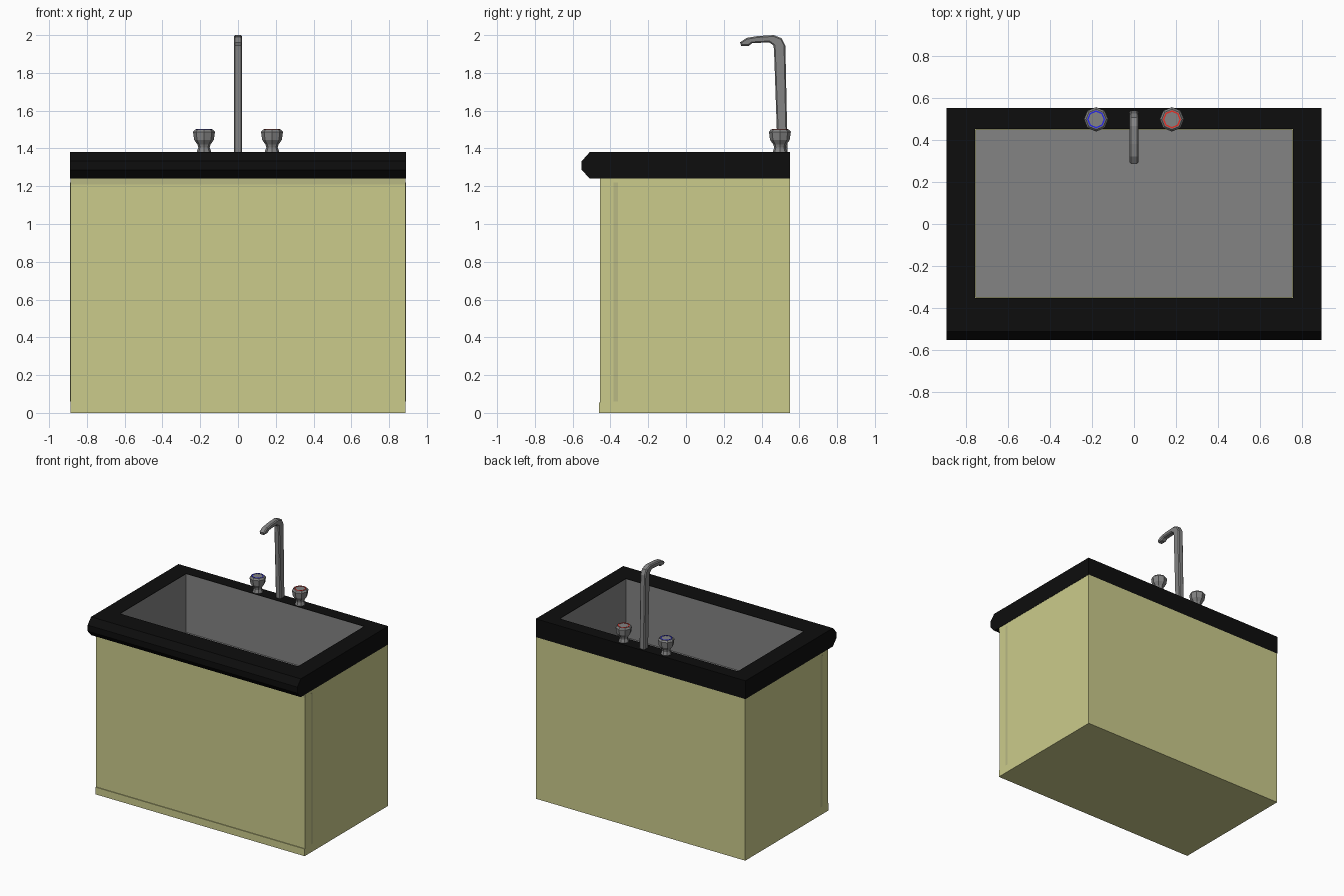
import bpy, bmesh, math
from mathutils import Vector

if "Cube" in bpy.data.objects:
    bpy.data.objects.remove(bpy.data.objects["Cube"])


def material(name, rgb):
    m = bpy.data.materials.new(name)
    m.diffuse_color = (*rgb, 1)
    m.use_nodes = True
    m.node_tree.nodes["Principled BSDF"].inputs["Base Color"].default_value = m.diffuse_color
    return m


KHAKI = material("khaki_paint", (0.60, 0.60, 0.26))
SHADE = material("khaki_shadow", (0.48, 0.48, 0.23))
BLACK = material("black_worktop", (0.004, 0.004, 0.004))
STEEL = material("steel", (0.23, 0.23, 0.23))
RED = material("hot_red", (0.8, 0.03, 0.02))
BLUE = material("cold_blue", (0.02, 0.02, 0.8))


def finish(name, bm, mat, recalc=True):
    if recalc:
        bmesh.ops.recalc_face_normals(bm, faces=bm.faces)
    me = bpy.data.meshes.new(name)
    bm.to_mesh(me)
    bm.free()
    me.materials.append(mat)
    ob = bpy.data.objects.new(name, me)
    bpy.context.collection.objects.link(ob)
    return ob


def extrude_x(name, profile, half, mat, open_top=False):
    """Extrude a (y, z) profile across x from -half to +half."""
    bm = bmesh.new()
    face = bm.faces.new([bm.verts.new((-half, y, z)) for y, z in profile])
    ext = bmesh.ops.extrude_face_region(bm, geom=[face])["geom"]
    bmesh.ops.translate(bm, vec=(2 * half, 0, 0),
                        verts=[v for v in ext if isinstance(v, bmesh.types.BMVert)])
    if not any(f.calc_center_median().x < -half + 1e-5 for f in bm.faces):
        bm.faces.new([v for v in bm.verts if v.co.x < 0])
    bmesh.ops.recalc_face_normals(bm, faces=bm.faces)
    if open_top:
        bmesh.ops.delete(bm, geom=[f for f in bm.faces if f.normal.z > 0.9
                                   and f.calc_center_median().z > 1], context='FACES')
    return finish(name, bm, mat, False)


def box(name, lo, hi, mat):
    bm = bmesh.new()
    lo, hi = Vector(lo), Vector(hi)
    bmesh.ops.create_cube(bm, size=1)
    for v in bm.verts:
        v.co = (lo + hi) / 2 + v.co * (hi - lo)
    return finish(name, bm, mat)


def lathe(name, profile, centre, mat, sides=8, closed=False):
    """Turn a (radius, z) profile around a vertical axis."""
    bm = bmesh.new()
    rings = []
    for r, z in profile:
        rings.append([bm.verts.new((centre[0] + r * math.cos(2 * math.pi * i / sides),
                                    centre[1] + r * math.sin(2 * math.pi * i / sides), z))
                      for i in range(sides)])
    pairs = list(zip(rings, rings[1:]))
    if closed:
        pairs.append((rings[-1], rings[0]))
    else:
        bm.faces.new(rings[0])
        bm.faces.new(rings[-1])
    for a, b in pairs:
        for i in range(sides):
            j = (i + 1) % sides
            bm.faces.new((a[i], a[j], b[j], b[i]))
    return finish(name, bm, mat)


# Cabinet: front stands slightly behind the bottom plinth, top is open for the basin
extrude_x("cabinet", [(-0.46, 0), (0.55, 0), (0.55, 1.24), (-0.454, 1.24),
                      (-0.454, 0.055), (-0.46, 0.055)], 0.888, KHAKI, open_top=True)

# Darker trim strips under the worktop and near the front of each side
box("front_trim", (-0.888, -0.4555, 1.21), (0.888, -0.453, 1.24), SHADE)
for side, label in ((-1, "left"), (1, "right")):
    box(label + "_side_trim", (side * 0.888 - 0.001, -0.385, 0.06),
        (side * 0.888 + 0.001, -0.36, 1.22), SHADE)

# Worktop with chamfered front nose and a rectangular opening
top = extrude_x("worktop", [(0.55, 1.24), (0.55, 1.38), (-0.51, 1.38), (-0.552, 1.333),
                            (-0.552, 1.287), (-0.51, 1.24)], 0.89, BLACK)
cutter = box("opening_cutter", (-0.756, -0.351, 1.1), (0.756, 0.451, 1.6), BLACK)
cutter.hide_render = True
cutter.hide_set(True)
cut = top.modifiers.new("opening", 'BOOLEAN')
cut.object, cut.operation, cut.solver = cutter, 'DIFFERENCE', 'EXACT'

# Basin: open-topped box facing inward
bm = bmesh.new()
bmesh.ops.create_cube(bm, size=1)
for v in bm.verts:
    v.co = Vector((v.co.x * 1.508, 0.05 + v.co.y * 0.798, 1.155 + v.co.z * 0.448))
bmesh.ops.delete(bm, geom=[f for f in bm.faces if f.normal.z > 0.9], context='FACES')
bmesh.ops.reverse_faces(bm, faces=bm.faces)
finish("basin", bm, STEEL, False)

# Tall spout, bent forward, with chamfered long edges
spout = extrude_x("spout", [
    (0.485, 1.375), (0.538, 1.375), (0.526, 1.945), (0.507, 1.983), (0.465, 2.0),
    (0.38, 1.995), (0.32, 1.985), (0.286, 1.962), (0.292, 1.943), (0.332, 1.943),
    (0.35, 1.957), (0.44, 1.962), (0.463, 1.945), (0.466, 1.92)], 0.022, STEEL)
bev = spout.modifiers.new("chamfer", 'BEVEL')
bev.width, bev.segments, bev.limit_method = 0.007, 1, 'ANGLE'
bev.angle_limit = math.radians(75)

# Octagonal tap handles with a coloured ring on top
for x, label, colour in ((-0.18, "cold", BLUE), (0.18, "hot", RED)):
    lathe(label + "_handle", [(0.040, 1.375), (0.030, 1.405), (0.034, 1.42), (0.052, 1.445),
                              (0.058, 1.488), (0.048, 1.5)], (x, 0.497), STEEL)
    lathe(label + "_ring", [(0.036, 1.499), (0.036, 1.502), (0.043, 1.502), (0.043, 1.499)],
          (x, 0.497), colour, closed=True)
